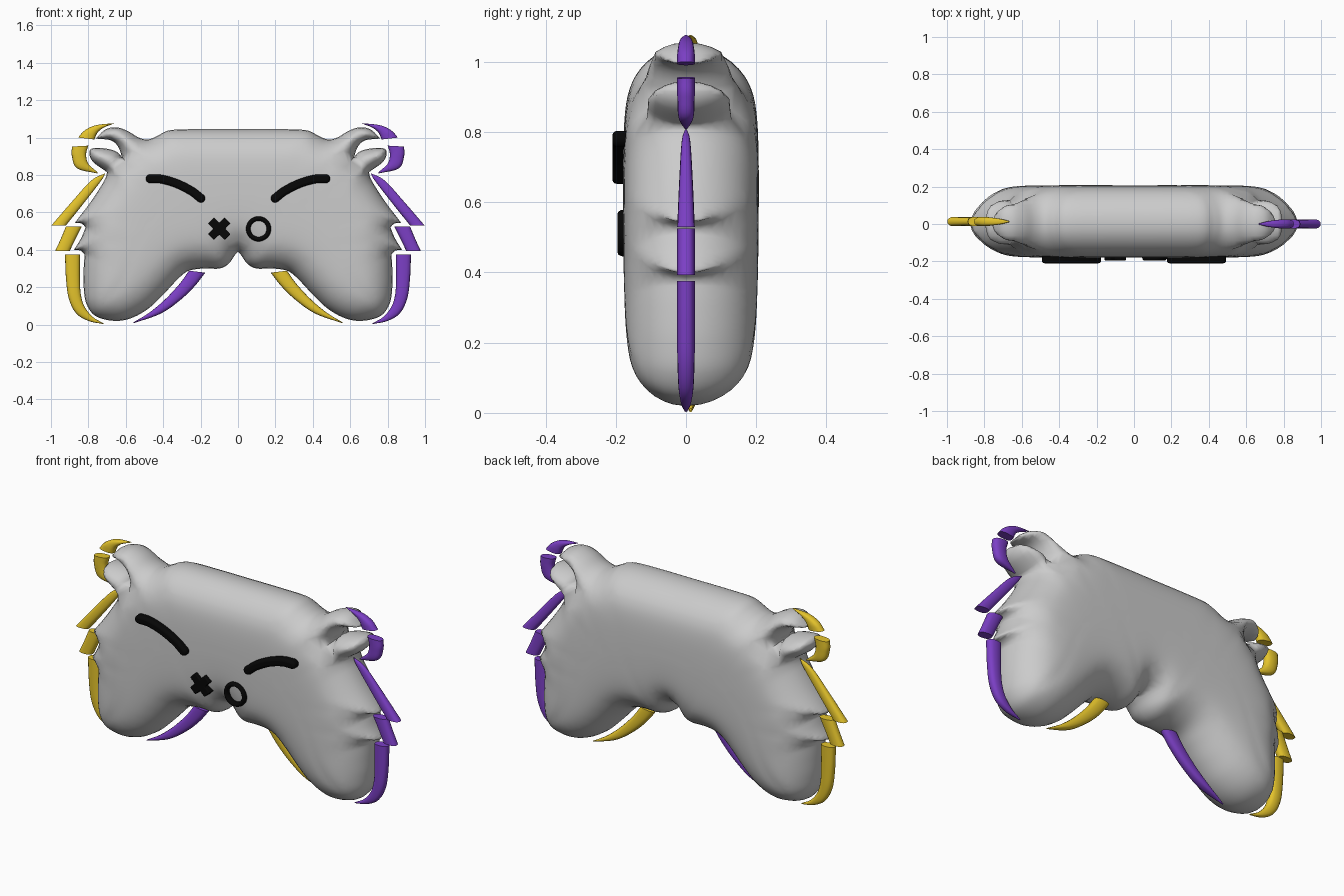
import bpy, bmesh, math
from mathutils import Vector, kdtree
from mathutils.geometry import delaunay_2d_cdt

if "Cube" in bpy.data.objects:
    bpy.data.objects.remove(bpy.data.objects["Cube"])


def material(name, rgb):
    m = bpy.data.materials.new(name)
    m.diffuse_color = (*rgb, 1)
    m.use_nodes = True
    m.node_tree.nodes["Principled BSDF"].inputs["Base Color"].default_value = m.diffuse_color
    return m


YELLOW = material("yellow", (0.78, 0.55, 0.025))
PURPLE = material("purple", (0.20, 0.05, 0.56))
BLACK = material("black", (0.002, 0.002, 0.002))


def finish(name, bm, mat=None, angle=40):
    bmesh.ops.recalc_face_normals(bm, faces=bm.faces)
    me = bpy.data.meshes.new(name)
    bm.to_mesh(me)
    bm.free()
    ob = bpy.data.objects.new(name, me)
    bpy.context.collection.objects.link(ob)
    if mat:
        me.materials.append(mat)
    bpy.ops.object.select_all(action='DESELECT')
    ob.select_set(True)
    bpy.context.view_layer.objects.active = ob
    bpy.ops.object.shade_smooth_by_angle(angle=math.radians(angle))
    return ob


def spline(pts, steps=None, spacing=0.015):
    """Catmull-Rom curve through 2D points."""
    p = [Vector(q) for q in pts]
    p = [2 * p[0] - p[1]] + p + [2 * p[-1] - p[-2]]
    out = []
    for i in range(1, len(p) - 2):
        a, b, c, d = p[i - 1:i + 3]
        n = steps or max(1, math.ceil((c - b).length / spacing))
        for k in range(n):
            t = k / n
            out.append(0.5 * (2 * b + (c - a) * t + (2 * a - 5 * b + 4 * c - d) * t * t
                              + (3 * b - a - 3 * c + d) * t ** 3))
    return out + [p[-2].copy()]


# Body: right half outline as smooth runs meeting at sharp corners
RUNS = [
    [(0, 1.045), (.2, 1.045), (.36, 1.04), (.43, 1.01), (.48, .99), (.53, 1.0),
     (.59, 1.035), (.65, 1.055), (.71, 1.043), (.76, .995)],
    [(.76, .995), (.68, .985), (.64, .95), (.62, .895)],
    [(.62, .895), (.65, .925), (.71, .942), (.78, .942), (.795, .915), (.775, .87), (.70, .815)],
    [(.70, .815), (.715, .77), (.785, .66), (.872, .545)],
    [(.872, .545), (.835, .54), (.815, .52)],
    [(.815, .52), (.84, .46), (.877, .40)],
    [(.877, .40), (.84, .395), (.82, .375)],
    [(.82, .375), (.825, .3), (.825, .2), (.81, .11), (.76, .045), (.66, .02), (.57, .035),
     (.48, .085), (.40, .16), (.33, .235), (.27, .285), (.19, .30), (.10, .30),
     (.05, .325), (.018, .37), (0, .39)],
]
half = [q for r in RUNS for q in spline(r)[:-1]] + [Vector((0, .39))]
outline = half + [Vector((-q.x, q.y)) for q in reversed(half[1:-1])]
N = len(outline)

tree = kdtree.KDTree(N * 8)
for i in range(N):
    for k in range(8):
        q = outline[i].lerp(outline[(i + 1) % N], k / 8)
        tree.insert((q.x, q.y, 0), i * 8 + k)
tree.balance()


def edge_distance(q):
    return tree.find((q.x, q.y, 0))[2]


# Body: rings just inside the outline, then an even inner lattice
points = list(outline)
for off in (.004, .013, .027, .045, .065, .085):
    for i in range(N):
        t = (outline[(i + 1) % N] - outline[i - 1]).normalized()
        q = outline[i] + Vector((t.y, -t.x)) * off
        if edge_distance(q) > off * .95:
            points.append(q)
for j in range(50):
    for i in range(-42, 43):
        q = Vector(((i + .5 * (j % 2)) * .024, j * .022))
        if edge_distance(q) > .098:
            points.append(q)
verts, _, tris, *_ = delaunay_2d_cdt(points, [(i, (i + 1) % N) for i in range(N)], [], 1, 1e-4)


# Body: rounded swell from the outline, averaged over a disc to soften its ridges
def swell(q):
    d = edge_distance(q)
    total = 0
    for rad in (.3, .6):
        for k in range(12):
            a = math.tau * (k + rad) / 12
            s = edge_distance(q + Vector((math.cos(a), math.sin(a))) * d * rad)
            u = 1 - min(s, .2) / .2
            total += math.sqrt(1 - u * u)
    return total / 24


used = {i for t in tris for i in t}
height = {i: swell(verts[i]) if edge_distance(verts[i]) > .002 else None for i in used}
bm = bmesh.new()
rim = {i: bm.verts.new((verts[i].x, 0, verts[i].y)) for i in used if height[i] is None}
for depth in (-.18, .208):
    layer = {i: rim.get(i) or bm.verts.new((verts[i].x, depth * height[i], verts[i].y)) for i in used}
    for t in tris:
        if not all(i in rim for i in t):
            bm.faces.new([layer[i] for i in t])
bmesh.ops.delete(bm, geom=[v for v in bm.verts if not v.link_faces], context='VERTS')
finish("body", bm, angle=75)


# Trim strips: rounded sections lofted between an inner and an outer edge
def strip(name, inner, outer, side, mat, y):
    A, B = spline(inner, 6), spline(outer, 6)
    wmax = max((b - a).length for a, b in zip(A, B))
    bm = bmesh.new()
    rings = []
    for n, (a, b) in enumerate(zip(A, B)):
        c, h = (a + b) / 2, (b - a) / 2
        ty = .025 * min(1, 1.15 * 2 * h.length / wmax) ** .7
        if "_cheek" in name and "lower" not in name:
            ty = .025 * (n / (len(A) - 1)) ** .6
        ring = []
        for k in range(16):
            ca, sa = math.cos(math.tau * k / 16), math.sin(math.tau * k / 16)
            q = c + h * math.copysign(abs(ca) ** .8, ca)
            ring.append(bm.verts.new((side * q.x, y + ty * math.copysign(abs(sa) ** .8, sa), q.y)))
        rings.append(ring)
    for r, s in zip(rings, rings[1:]):
        for k in range(16):
            bm.faces.new((r[k], r[(k + 1) % 16], s[(k + 1) % 16], s[k]))
    bm.faces.new(rings[0])
    bm.faces.new(rings[-1])
    bmesh.ops.remove_doubles(bm, verts=bm.verts, dist=1e-4)
    finish(name, bm, mat)


STRIPS = {
    "ear_trim": ([(.665, 1.074), (.715, 1.055), (.75, 1.028), (.768, .99)],
                 [(.665, 1.077), (.76, 1.066), (.82, 1.038), (.855, 1.0)]),
    "tuft_trim": ([(.80, .957), (.812, .91), (.80, .86), (.75, .814)],
                  [(.888, .952), (.888, .90), (.86, .835), (.75, .808)]),
    "cheek_trim": ([(.71, .806), (.735, .765), (.82, .655), (.92, .53)],
                   [(.71, .81), (.785, .77), (.89, .655), (.998, .53)]),
    "lower_cheek_trim": ([(.835, .525), (.868, .46), (.90, .393)],
                         [(.92, .525), (.947, .46), (.978, .393)]),
    "grip_outer_trim": ([(.845, .375), (.845, .24), (.84, .16), (.82, .095), (.775, .04), (.72, .008)],
                        [(.925, .375), (.92, .25), (.905, .14), (.865, .06), (.80, .02), (.72, .003)]),
    "grip_inner_trim": ([(.262, .288), (.315, .215), (.395, .13), (.48, .06), (.56, .012)],
                        [(.175, .278), (.232, .205), (.31, .13), (.415, .058), (.56, .007)]),
}
for side, label in ((1, "right"), (-1, "left")):
    for part, (a, b) in STRIPS.items():
        purple = (side == 1) != (part == "grip_inner_trim")
        strip(f"{label}_{part}", a, b, side, PURPLE if purple else YELLOW, 0 if purple else .013)


# Face pieces: flat outlines extruded out of the front with rounded edges
def plate(name, pts, y_front, bevel):
    bm = bmesh.new()
    f = bm.faces.new([bm.verts.new((x, y_front, z)) for x, z in pts])
    res = bmesh.ops.extrude_face_region(bm, geom=[f])
    bmesh.ops.translate(bm, vec=(0, .05, 0), verts=[v for v in res["geom"] if isinstance(v, bmesh.types.BMVert)])
    ob = finish(name, bm, BLACK)
    mod = ob.modifiers.new("round", 'BEVEL')
    mod.width, mod.segments, mod.limit_method = bevel, 3, 'ANGLE'


def stroke(pts, r):
    c = spline(pts, 5)
    tang = [(c[min(i + 1, len(c) - 1)] - c[max(i - 1, 0)]).normalized() for i in range(len(c))]
    left = [q + Vector((-t.y, t.x)) * r for q, t in zip(c, tang)]
    right = [q - Vector((-t.y, t.x)) * r for q, t in zip(c, tang)]

    def cap(q, t):
        n = Vector((-t.y, t.x))
        return [q + (n * math.cos(a) + t * math.sin(a)) * r for a in (math.pi * k / 8 for k in range(1, 8))]
    return left + cap(c[-1], tang[-1]) + right[::-1] + cap(c[0], -tang[0])


for side, label in ((1, "right"), (-1, "left")):
    brow = stroke([(.47, .78), (.41, .778), (.33, .755), (.25, .715), (.198, .675)], .023)
    plate(label + "_eye", [(side * q.x, q.y) for q in brow], -.21, .014)

w, l = .022, .062
cross = [(w, w), (w, l), (-w, l), (-w, w), (-l, w), (-l, -w), (-w, -w), (-w, -l),
         (w, -l), (w, -w), (l, -w), (l, w)]
k = math.sqrt(.5)
plate("cross_nostril", [(-.1 + k * (x - z), .512 + k * (x + z)) for x, z in cross], -.195, .005)

bpy.ops.mesh.primitive_torus_add(major_radius=.055, minor_radius=.012, major_segments=40,
                                 minor_segments=12, location=(.11, -.176, .512),
                                 rotation=(math.pi / 2, 0, 0))
ring = bpy.context.object
ring.name = "ring_nostril"
ring.scale.z = 1.6
ring.data.materials.append(BLACK)
bpy.ops.object.shade_smooth()
